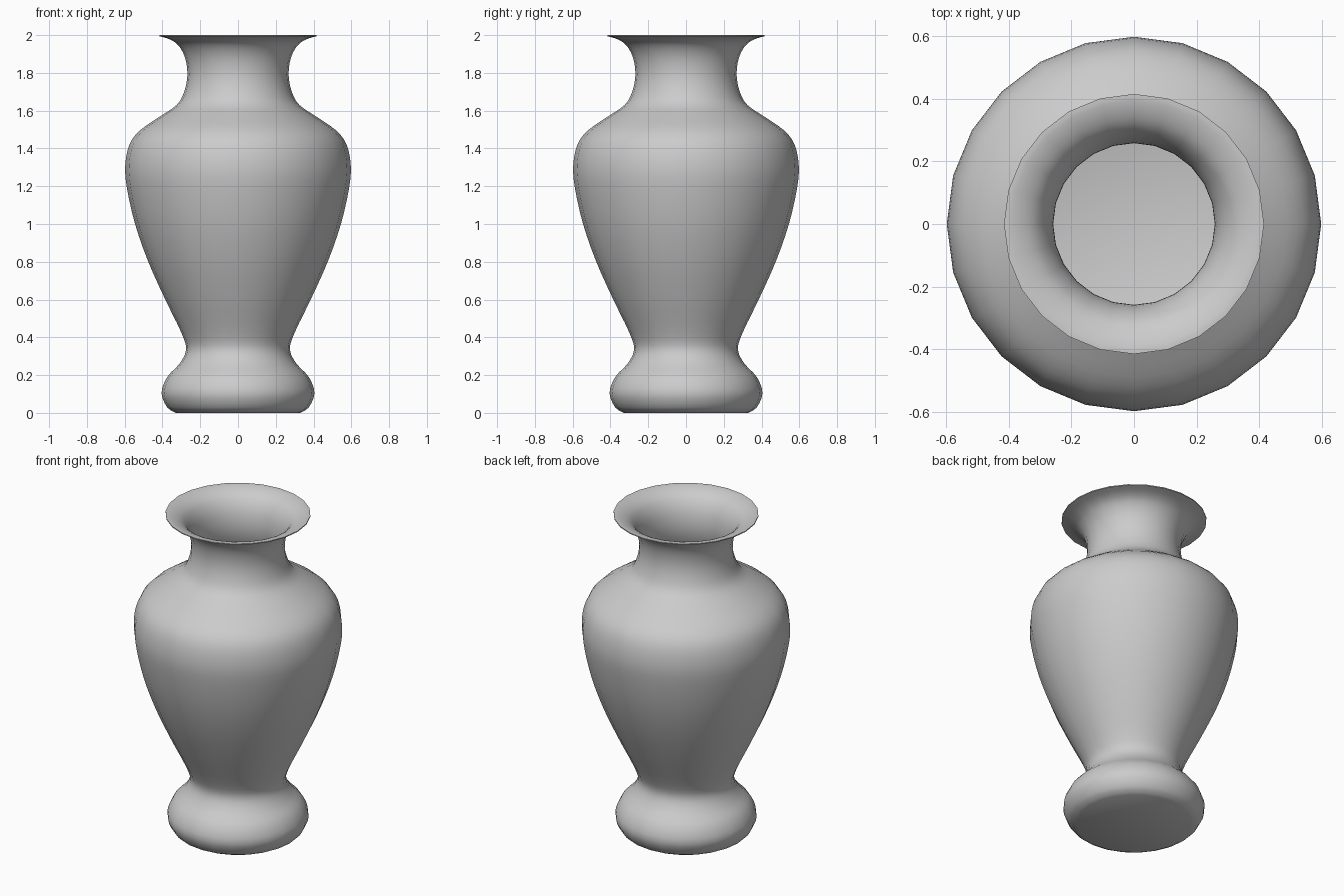
import bpy, bmesh, math
from mathutils import Vector

if "Cube" in bpy.data.objects:
    bpy.data.objects.remove(bpy.data.objects["Cube"])

SIDES = 24
WALL = 0.01

# Outer silhouette (radius, height), foot to lip
KEYS = [Vector(p) for p in [
    (0.33, 0.0), (0.375, 0.03), (0.405, 0.105), (0.375, 0.19), (0.31, 0.26),
    (0.275, 0.335), (0.30, 0.425), (0.385, 0.60), (0.475, 0.80), (0.545, 1.0),
    (0.588, 1.19), (0.597, 1.31), (0.575, 1.42), (0.52, 1.495), (0.42, 1.565),
    (0.325, 1.63), (0.285, 1.70), (0.268, 1.79), (0.28, 1.88), (0.315, 1.945),
    (0.36, 1.977), (0.415, 1.994)]]


def smooth_curve(pts, steps=3):
    """Catmull-Rom curve through the points."""
    ext = [2 * pts[0] - pts[1]] + pts + [2 * pts[-1] - pts[-2]]
    out = []
    for a, b, c, d in zip(ext, ext[1:], ext[2:], ext[3:]):
        for i in range(steps):
            t = i / steps
            out.append(0.5 * (2 * b + (c - a) * t + (2 * a - 5 * b + 4 * c - d) * t**2
                              + (3 * b - a - 3 * c + d) * t**3))
    return out + [pts[-1]]


def inset(pts, dist):
    """Offset the profile towards the inside of the vase."""
    out = []
    for i, p in enumerate(pts):
        d = (pts[min(i + 1, len(pts) - 1)] - pts[max(i - 1, 0)]).normalized()
        out.append(p + Vector((-d.y, d.x)) * dist)
    return out


outer = smooth_curve(KEYS)
inner = inset(outer, WALL)
inner[0].y = WALL
inner[-1] = Vector((0.404, 2.0))
profile = outer + [Vector((0.415, 2.0))] + inner[::-1]

# Lathe the closed wall section
bm = bmesh.new()
rings = []
for r, z in profile:
    rings.append([bm.verts.new((r * math.cos(2 * math.pi * k / SIDES),
                                r * math.sin(2 * math.pi * k / SIDES), z))
                  for k in range(SIDES)])
for a, b in zip(rings, rings[1:]):
    for k in range(SIDES):
        n = (k + 1) % SIDES
        bm.faces.new((a[k], a[n], b[n], b[k]))

# Underside and inner floor
bm.faces.new(rings[0][::-1])
bm.faces.new(rings[-1])
bmesh.ops.recalc_face_normals(bm, faces=bm.faces)

mesh = bpy.data.meshes.new("vase")
bm.to_mesh(mesh)
bm.free()
vase = bpy.data.objects.new("vase", mesh)
bpy.context.collection.objects.link(vase)
bpy.context.view_layer.objects.active = vase
vase.select_set(True)
bpy.ops.object.shade_smooth_by_angle(angle=math.radians(35))
